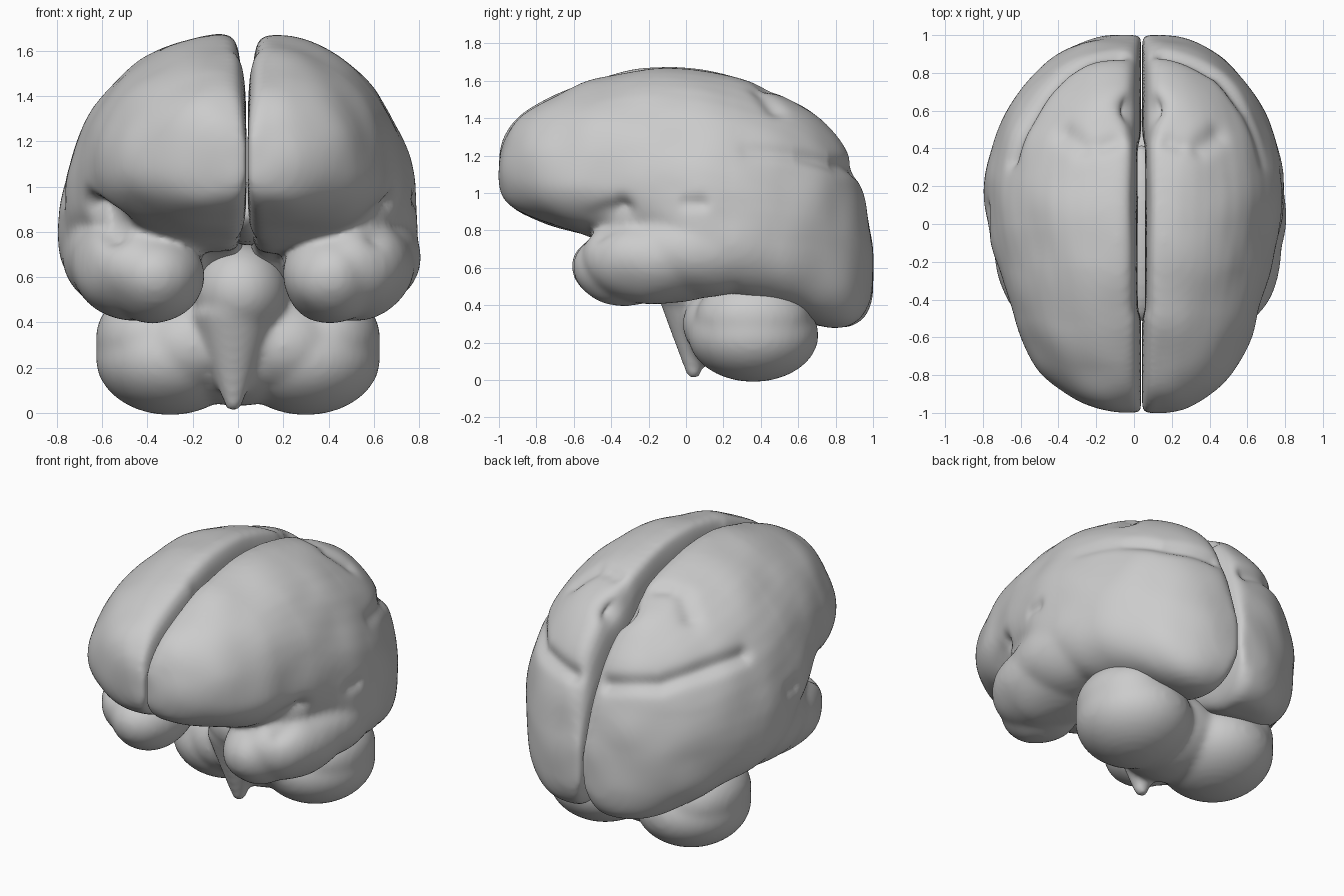
import bpy, bmesh, math
from mathutils import Vector, Matrix, noise

cube = bpy.data.objects.get("Cube")
if cube:
    bpy.data.objects.remove(cube, do_unlink=True)

grey = bpy.data.materials.new("matte grey")
grey.use_nodes = True
grey.diffuse_color = (0.6, 0.6, 0.6, 1)
grey.node_tree.nodes["Principled BSDF"].inputs["Base Color"].default_value = (0.6, 0.6, 0.6, 1)

MID = 0.04  # the long fissure lies a little left of centre

# Cross-sections of one hemisphere: y, width, bottom, widest height, top
SECTIONS = [
    (-1.00, 0.10, 1.04, 1.11, 1.20), (-0.97, 0.25, 0.96, 1.10, 1.30),
    (-0.90, 0.39, 0.90, 1.09, 1.40), (-0.78, 0.52, 0.85, 1.08, 1.48),
    (-0.60, 0.62, 0.79, 1.07, 1.57), (-0.42, 0.67, 0.74, 1.05, 1.62),
    (-0.25, 0.72, 0.71, 1.00, 1.66), (-0.08, 0.77, 0.69, 0.90, 1.675),
    (0.10, 0.80, 0.50, 0.82, 1.66), (0.30, 0.79, 0.40, 0.80, 1.61),
    (0.50, 0.73, 0.36, 0.80, 1.53), (0.70, 0.62, 0.29, 0.78, 1.42),
    (0.85, 0.49, 0.28, 0.72, 1.23), (0.94, 0.36, 0.33, 0.67, 1.00),
    (0.985, 0.23, 0.42, 0.61, 0.81), (1.00, 0.12, 0.50, 0.60, 0.70)]

# Creases on one side, as points joined by lines, with radius and depth
CREASES = [
    ([(0.12, 0.90, 1.12), (0.42, 0.80, 1.16), (0.58, 0.60, 1.22), (0.69, 0.35, 1.25)], 0.05, 0.035),
    ([(0.60, -0.50, 0.82), (0.68, -0.36, 0.91)], 0.06, 0.08),
    ([(0.78, 0.00, 0.95), (0.78, 0.08, 0.95)], 0.04, 0.04),
    ([(0.0, 0.63, 1.47), (0.03, 0.63, 1.47)], 0.08, 0.08),
    ([(0.30, 0.40, 1.52), (0.40, 0.47, 1.45)], 0.06, 0.025),
    ([(0.15, 0.44, 1.57), (0.20, 0.42, 1.57)], 0.05, 0.02)]


def ellipsoid(bm, centre, radii):
    bmesh.ops.create_uvsphere(bm, u_segments=32, v_segments=20, radius=1,
                              matrix=Matrix.Translation(centre) @ Matrix.Diagonal((*radii, 1)))


def spow(v, n):
    return math.copysign(abs(v) ** (2 / n), v)


def refine(rows, steps=5):
    """Catmull-Rom interpolation between the rows."""
    out = []
    for i in range(len(rows) - 1):
        quad = [rows[max(i - 1, 0)], rows[i], rows[i + 1], rows[min(i + 2, len(rows) - 1)]]
        for k in range(steps):
            t = k / steps
            out.append([b + t / 2 * (c - a + t * (2 * a - 5 * b + 4 * c - d + t * (3 * (b - c) + d - a)))
                        for a, b, c, d in zip(*quad)])
    return out + [rows[-1]]


def loft(bm, scale, count=48):
    rings = []
    for y, w, low, mid, top in refine(SECTIONS):
        gap = 0.02 if -0.48 < y < 0.43 else 0.003
        inner = 5 if y < 0.45 else 3
        lower = 2.1 if y < -0.4 else 2.7
        cx = min(0.13, w * 0.4)
        ring = []
        for i in range(count):
            a = math.tau * i / count
            c, s = math.cos(a), math.sin(a)
            n = inner if c < 0 else 1.95 if s > 0 else lower
            x = cx + spow(c, n) * (w - cx if c > 0 else cx - gap)
            z = mid + spow(s, n) * (top - mid if s > 0 else mid - low)
            ring.append(bm.verts.new((MID + scale * x, y, z)))
        rings.append(ring)
    for a, b in zip(rings, rings[1:]):
        for i in range(count):
            j = (i + 1) % count
            bm.faces.new((a[i], a[j], b[j], b[i]))
    bm.faces.new(rings[0][::-1])
    bm.faces.new(rings[-1])


def fuse(name, bm, smooth):
    """Melt overlapping volumes into one soft skin."""
    bmesh.ops.recalc_face_normals(bm, faces=bm.faces)
    mesh = bpy.data.meshes.new(name)
    bm.to_mesh(mesh)
    bm.free()
    obj = bpy.data.objects.new(name, mesh)
    bpy.context.collection.objects.link(obj)
    remesh = obj.modifiers.new("skin", 'REMESH')
    remesh.mode = 'VOXEL'
    remesh.voxel_size = 0.018
    soft = obj.modifiers.new("soften", 'SMOOTH')
    soft.factor, soft.iterations = 0.5, smooth
    bpy.context.view_layer.update()
    skin = bpy.data.meshes.new_from_object(obj.evaluated_get(bpy.context.evaluated_depsgraph_get()))
    obj.modifiers.clear()
    obj.data = skin
    skin.materials.clear()
    skin.materials.append(grey)
    skin.shade_smooth()
    return obj


def line_distance(p, points):
    best = 9
    for a, b in zip(points, points[1:]):
        a, b = Vector(a), Vector(b)
        t = max(0, min(1, (p - a).dot(b - a) / (b - a).length_squared))
        best = min(best, (p - a.lerp(b, t)).length)
    return best


def sculpt(mesh):
    """Press in the creases and add soft lumps."""
    moves = []
    for v in mesh.vertices:
        p = Vector((abs(v.co.x - MID), v.co.y, v.co.z))
        push = 0.014 * noise.noise(v.co * 4) * min(1, p.x / 0.1)
        for points, radius, depth in CREASES:
            push -= depth * math.exp(-(line_distance(p, points) / radius) ** 2)
        moves.append(v.co + v.normal * push)
    for v, co in zip(mesh.vertices, moves):
        v.co = co


# Cerebral hemispheres, each with a temporal lobe reaching forward
for scale, name in ((0.95, "left_hemisphere"), (-1.04, "right_hemisphere")):
    bm = bmesh.new()
    loft(bm, scale)
    ellipsoid(bm, (MID + scale * 0.39, -0.32, 0.60), (0.21, 0.29, 0.205))
    ellipsoid(bm, (MID + scale * 0.47, -0.14, 0.65), (0.29, 0.42, 0.25))
    ellipsoid(bm, (MID + scale * 0.51, 0.06, 0.70), (0.28, 0.45, 0.26))
    sculpt(fuse(name, bm, 16).data)

# Bridge between the hemispheres, deep in the fissure
bm = bmesh.new()
ellipsoid(bm, (MID, -0.05, 0.88), (0.12, 0.47, 0.14))
fuse("fissure_bridge", bm, 2)

# Cerebellum and brainstem: rounded lobes, a bridge, and a stem tapering to a point
bm = bmesh.new()
for side in (1, -1):
    ellipsoid(bm, (side * 0.30, 0.36, 0.24), (0.33, 0.35, 0.25))
    ellipsoid(bm, (side * 0.38, 0.36, 0.33), (0.25, 0.31, 0.22))
    ellipsoid(bm, (side * 0.20, 0.28, 0.30), (0.28, 0.30, 0.23))
ellipsoid(bm, (0, 0.30, 0.27), (0.32, 0.31, 0.24))
ellipsoid(bm, (0.01, 0.07, 0.54), (0.21, 0.25, 0.21))
ellipsoid(bm, (0.01, 0.25, 0.60), (0.30, 0.30, 0.18))
bmesh.ops.create_cone(bm, cap_ends=True, segments=32, radius1=0.03, radius2=0.19, depth=0.44,
                      matrix=Matrix.Translation((-0.02, 0.04, 0.225)))
fuse("cerebellum_and_brainstem", bm, 16)
